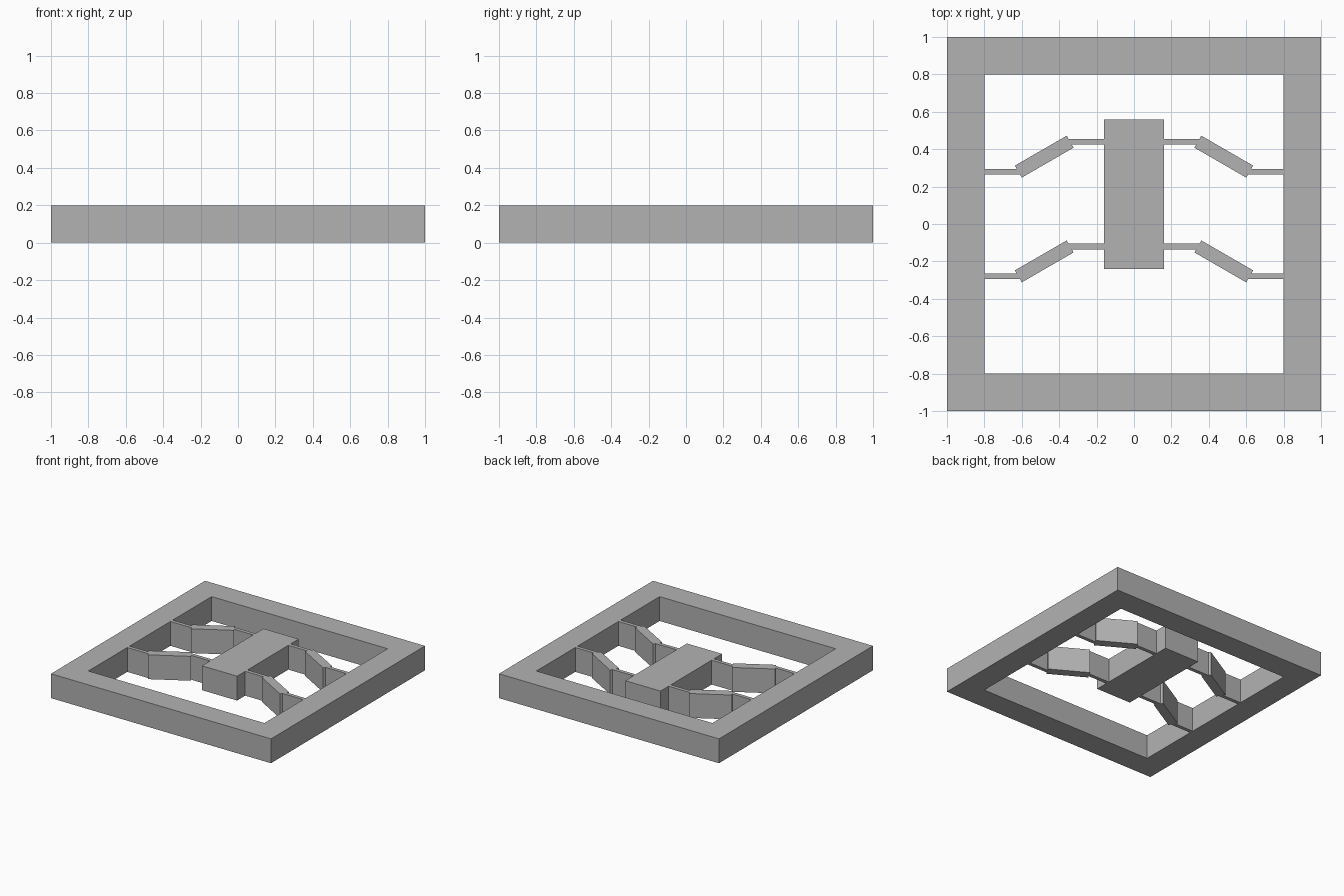
import bpy, bmesh, math
from mathutils import Matrix, Vector

cube = bpy.data.objects.get("Cube")
if cube:
    bpy.data.objects.remove(cube, do_unlink=True)

HEIGHT = 0.2

grey = bpy.data.materials.new("plain_grey")
grey.use_nodes = True
colour = (0.448, 0.448, 0.448, 1)
grey.diffuse_color = colour
grey.node_tree.nodes["Principled BSDF"].inputs["Base Color"].default_value = colour


def finish(name, bm):
    bmesh.ops.recalc_face_normals(bm, faces=bm.faces)
    mesh = bpy.data.meshes.new(name)
    bm.to_mesh(mesh)
    bm.free()
    mesh.materials.append(grey)
    obj = bpy.data.objects.new(name, mesh)
    bpy.context.collection.objects.link(obj)
    return obj


def beam(name, start, end, width):
    """Full-height straight bar between two plan points."""
    a, b = Vector(start), Vector(end)
    d = b - a
    mid = (a + b) / 2
    bm = bmesh.new()
    matrix = (Matrix.Translation((mid.x, mid.y, HEIGHT / 2))
              @ Matrix.Rotation(math.atan2(d.y, d.x), 4, "Z")
              @ Matrix.Diagonal((d.length, width, HEIGHT, 1)))
    bmesh.ops.create_cube(bm, size=1, matrix=matrix)
    return finish(name, bm)


# Square outer frame: a flat ring extruded upwards
bm = bmesh.new()
corners = [(-1, -1), (1, -1), (1, 1), (-1, 1)]
outer, inner = [[bm.verts.new((x * r, y * r, 0)) for x, y in corners]
                for r in (1, 0.8)]
for i in range(4):
    j = (i + 1) % 4
    bm.faces.new((outer[i], outer[j], inner[j], inner[i]))
ring = bmesh.ops.extrude_face_region(bm, geom=bm.faces[:])
top = [g for g in ring["geom"] if isinstance(g, bmesh.types.BMVert)]
bmesh.ops.translate(bm, verts=top, vec=(0, 0, HEIGHT))
finish("outer_frame", bm)

# Central block
beam("centre_block", (0, -0.24), (0, 0.56), 0.32)

# Four arms: thin hinge, thick slanted link, thin hinge
half_x, half_y = 0.16 * math.cos(math.radians(30)), 0.08
for side, s in (("left", 1), ("right", -1)):
    for row, y in (("back", 0.36), ("front", -0.2)):
        label = f"{row}_{side}"
        beam(f"{label}_link", (s * (0.48 - half_x), y + half_y),
             (s * (0.48 + half_x), y - half_y), 0.074)
        beam(f"{label}_inner_hinge", (s * 0.16, y + half_y),
             (s * 0.36, y + half_y), 0.03)
        beam(f"{label}_outer_hinge", (s * 0.6, y - half_y),
             (s * 0.8, y - half_y), 0.03)
